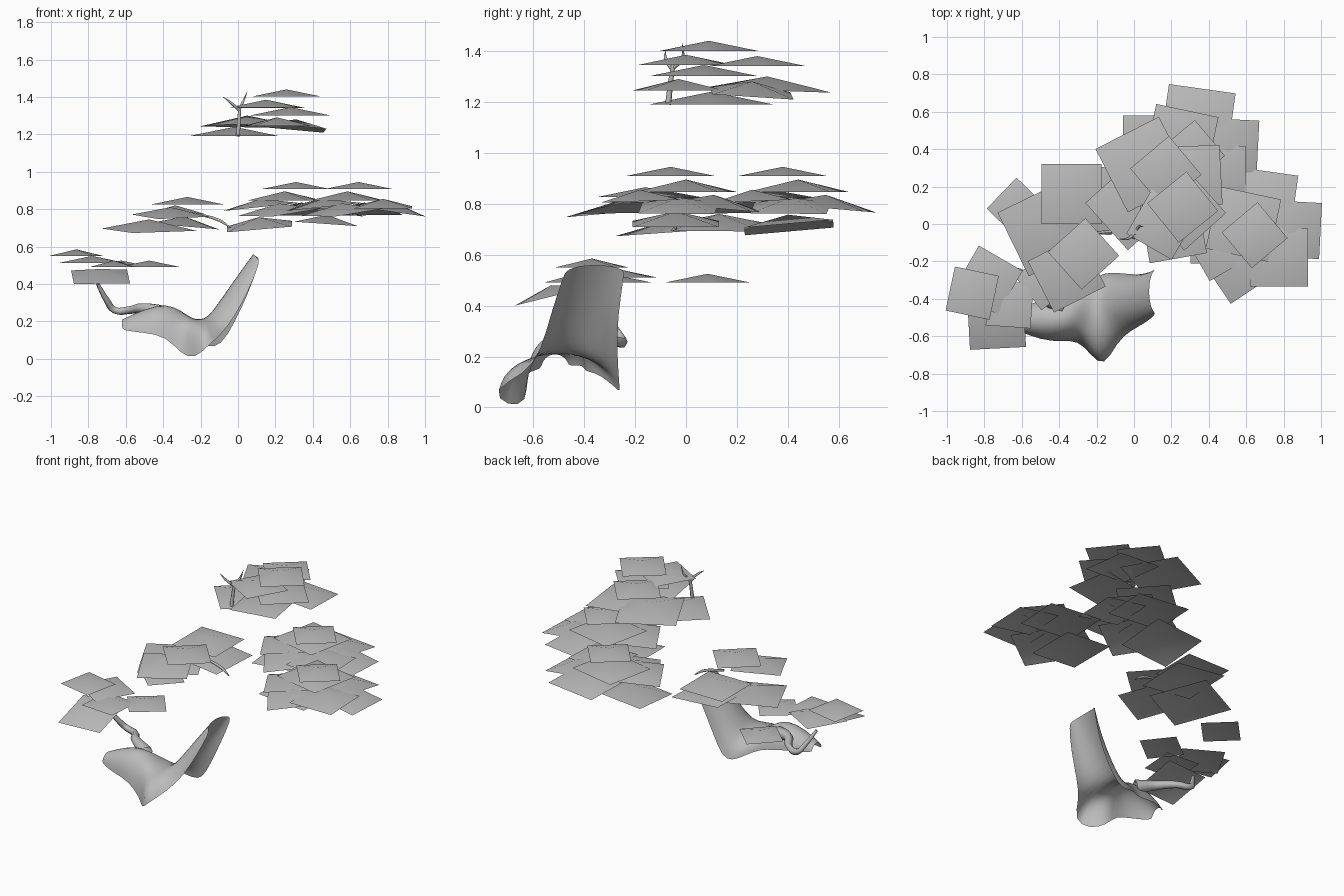
import bpy
import bmesh
import math
from mathutils import Matrix, Vector

default_cube = bpy.data.objects.get("Cube")
if default_cube:
    bpy.data.objects.remove(default_cube, do_unlink=True)


def make_material(name, colour):
    material = bpy.data.materials.new(name)
    material.use_nodes = True
    material.diffuse_color = colour
    shader = next(n for n in material.node_tree.nodes if n.type == 'BSDF_PRINCIPLED')
    shader.inputs["Base Color"].default_value = colour
    return material


GREY = make_material("plain grey", (0.5, 0.5, 0.5, 1))


def finish_mesh(bm, name):
    """Turn a bmesh into a smooth shaded, coloured object."""
    for face in bm.faces:
        face.smooth = True
    mesh = bpy.data.meshes.new(name)
    bm.to_mesh(mesh)
    bm.free()
    mesh.materials.append(GREY)
    obj = bpy.data.objects.new(name, mesh)
    bpy.context.scene.collection.objects.link(obj)
    return obj


def add_leaf_card(bm, x, y, z, size, turn, tilt_x=0, tilt_y=0):
    """A square card with a slightly raised middle; z is the middle's height."""
    half = size / 2
    drop = size * 0.145
    placing = (Matrix.Translation((x, y, z))
               @ Matrix.Rotation(math.radians(tilt_x), 4, 'X')
               @ Matrix.Rotation(math.radians(tilt_y), 4, 'Y')
               @ Matrix.Rotation(math.radians(turn), 4, 'Z'))
    middle = bm.verts.new(placing @ Vector((0, 0, 0)))
    corners = [bm.verts.new(placing @ Vector((sx * half, sy * half, -drop)))
               for sx, sy in ((-1, -1), (1, -1), (1, 1), (-1, 1))]
    for i, corner in enumerate(corners):
        bm.faces.new((middle, corner, corners[(i + 1) % len(corners)]))


def make_foliage(name, cards, origin=(0, 0, 0)):
    bm = bmesh.new()
    for x, y, z, *rest in cards:
        add_leaf_card(bm, x + origin[0], y + origin[1], z + origin[2], *rest)
    return finish_mesh(bm, name)


def make_branch(name, points, radii):
    """A tapering round tube through the given points."""
    curve = bpy.data.curves.new(name, 'CURVE')
    curve.dimensions = '3D'
    curve.bevel_depth = 1
    curve.bevel_resolution = 1
    curve.resolution_u = 4
    spline = curve.splines.new('BEZIER')
    spline.bezier_points.add(len(points) - 1)
    for knot, point, radius in zip(spline.bezier_points, points, radii):
        knot.co = point
        knot.radius = radius
        knot.handle_left_type = knot.handle_right_type = 'AUTO'
    curve.materials.append(GREY)
    obj = bpy.data.objects.new(name, curve)
    bpy.context.scene.collection.objects.link(obj)
    return obj


def make_trunk(name, stations, steps=8):
    """An open bark shell: arches across y whose rims lean towards +x."""
    bm = bmesh.new()
    rows = []
    for x, lean, front_y, front_z, back_y, back_z, top_z in stations:
        row = []
        for i in range(steps + 1):
            angle = math.pi * i / steps
            rise = math.sin(angle)
            across = (1 - math.cos(angle)) / 2
            base_z = front_z + (back_z - front_z) * across
            row.append(bm.verts.new((
                x + lean * (1 - rise),
                front_y + (back_y - front_y) * across,
                base_z + (top_z - base_z) * rise)))
        rows.append(row)
    for row, following in zip(rows, rows[1:]):
        for i in range(steps):
            bm.faces.new((row[i], following[i], following[i + 1], row[i + 1]))
    obj = finish_mesh(bm, name)
    smoothing = obj.modifiers.new("soft bark", 'SUBSURF')
    smoothing.levels = smoothing.render_levels = 1
    return obj


# Trunk shell with a root at the front and one at the back
make_trunk("trunk", [
    (-.62, 0, -.57, .15, -.46, .16, .21),
    (-.5, 0, -.62, .14, -.4, .17, .27),
    (-.38, 0, -.63, .12, -.4, .14, .3),
    (-.3, 0, -.62, .02, -.36, .14, .26),
    (-.25, .02, -.7, 0, -.3, .1, .22),
    (-.2, .04, -.77, .07, -.26, .06, .21),
    (-.16, .07, -.63, .13, -.26, .07, .23),
    (-.12, .1, -.57, .22, -.27, .19, .28),
    (-.03, .09, -.53, .37, -.27, .36, .41),
    (.08, .04, -.48, .52, -.24, .53, .56),
])

# Low branch and thin twigs
make_branch("low_branch", [
    (-.38, -.44, .24), (-.5, -.38, .27), (-.58, -.28, .26),
    (-.66, -.25, .26), (-.7, -.28, .31), (-.75, -.33, .4),
], (.045, .03, .022, .02, .017, .01))
make_branch("middle_twig", [
    (-.04, -.04, .7), (-.1, -.04, .74), (-.25, -.05, .78),
], (.004, .009, .007))
make_branch("crown_stem", [
    (0, -.07, 1.19), (.005, -.06, 1.28), (.01, -.05, 1.35),
], (.012, .01, .008))
for side, tip in (("left", (.05, -.015, 1.43)), ("right", (-.08, -.08, 1.4))):
    make_branch("crown_twig_" + side,
                [(.005, -.055, 1.33), (tip[0] / 2, tip[1], 1.37), tip],
                (.009, .007, .001))

# Two matching foliage pads on the left, placed from their top card,
# each with its own low card underneath
pad = [
    (0, 0, 0, .25, 40),
    (-.06, .06, -.05, .34, -12),
    (.03, .17, -.11, .36, -8, -5),
    (.21, .03, -.12, .3, -3, 0, 8),
    (.13, -.12, -.09, .31, 0, 2),
    (-.09, -.15, -.115, .32, 34, 5, -6),
    (-.19, -.04, -.09, .3, 30, 0, -6),
]
make_foliage("front_left_foliage", pad + [(-.17, .02, -.175, .34, 0, 0, 4)],
             (.645, -.06, .945))
make_foliage("back_left_foliage", pad + [(-.2, .02, -.188, .35, 0, 5, -5)],
             (.31, .38, .945))

# Crown foliage
make_foliage("crown_foliage", [
    (.26, .09, 1.44, .27, 39),
    (.15, 0, 1.385, .28, 60),
    (.17, .28, 1.38, .27, 40),
    (.28, .07, 1.345, .3, 42),
    (.05, .32, 1.3, .38, 27, -2),
    (.21, -.03, 1.29, .31, 10),
    (.31, .26, 1.28, .32, 3, -4, 5),
    (-.02, .1, 1.24, .34, 42),
])

# Middle foliage on the right
make_foliage("middle_right_foliage", [
    (-.27, -.16, .865, .27, 42),
    (-.335, .16, .82, .32, 0),
    (-.36, -.27, .81, .31, 27, 5),
    (-.475, -.03, .745, .38, 26, 4),
    (-.285, .13, .76, .36, -3, 0, 5),
])

# Low foliage on the right, with two outlying cards
make_foliage("low_right_foliage", [
    (-.865, -.37, .585, .24, -12),
    (-.78, -.3, .55, .27, -30),
    (-.665, -.43, .525, .24, -4),
    (-.735, -.53, .48, .3, 3, 14),
])
make_foliage("outlying_leaf_cards", [
    (-.475, -.3, .525, .23, 38),
    (-.625, .085, .525, .23, 46),
])
